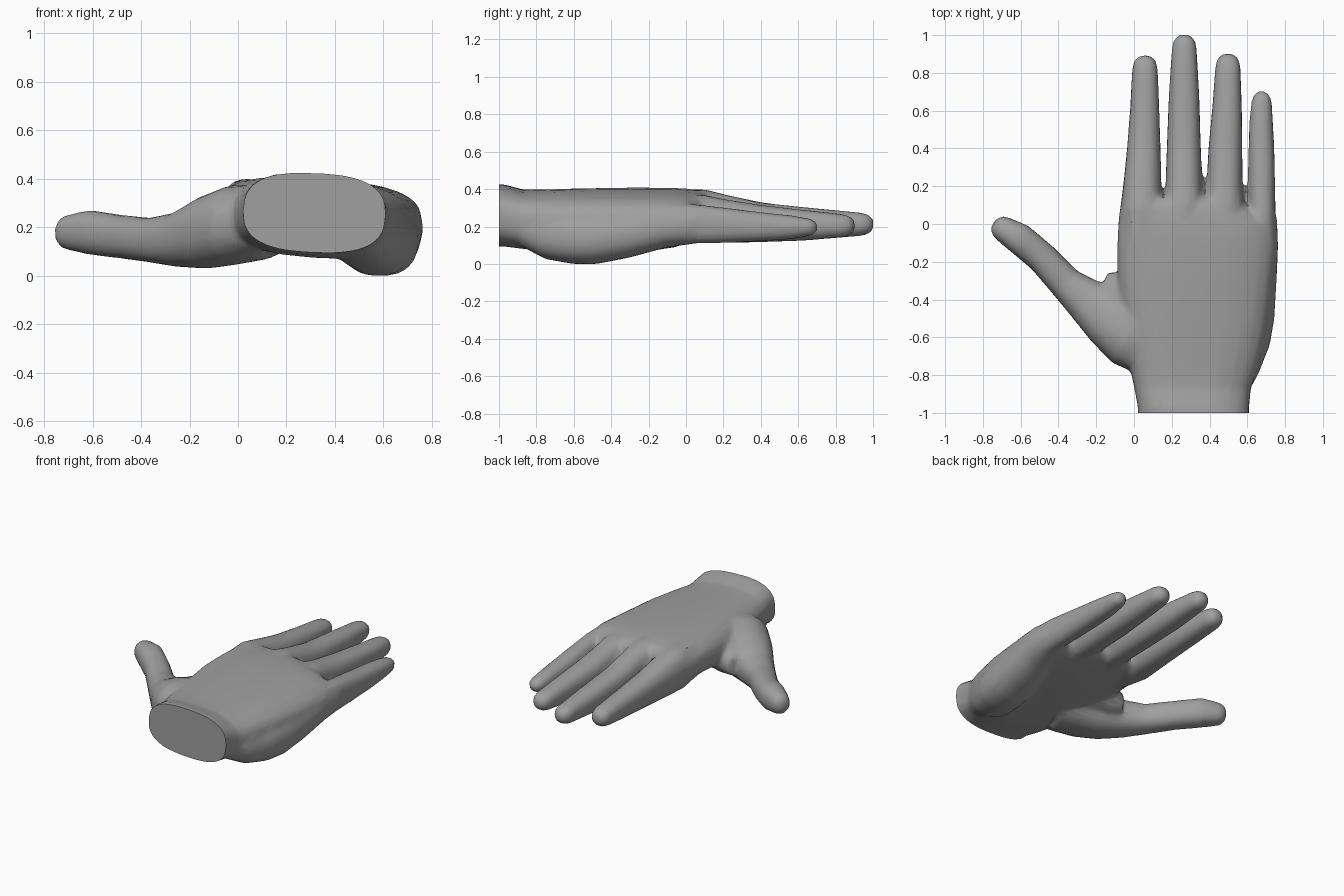
import bpy, bmesh, math
from mathutils import Vector

if "Cube" in bpy.data.objects:
    bpy.data.objects.remove(bpy.data.objects["Cube"])

SIDES = 24
bm = bmesh.new()


def ring(c, axis, hw, hh, roll, power):
    """Rounded-rectangle cross-section, upright, facing along axis."""
    side = Vector((axis.y, -axis.x, 0)).normalized()
    up = Vector((0, 0, 1))
    pts = []
    for i in range(SIDES):
        a = 2 * math.pi * i / SIDES
        u = math.copysign(abs(math.cos(a)) ** (2 / power), math.cos(a)) * hw
        v = math.copysign(abs(math.sin(a)) ** (2 / power), math.sin(a)) * hh
        pts.append(bm.verts.new(c + side * (u * math.cos(roll) - v * math.sin(roll))
                                + up * (u * math.sin(roll) + v * math.cos(roll))))
    return pts


def loft(sections, power=2.3, straight=False, tip=0.0, roll=0.0):
    """Skin through (x, y, z, half width, half height); tip adds a round end."""
    rings = []
    cs = [Vector(s[:3]) for s in sections]
    for i, s in enumerate(sections):
        axis = cs[min(i + 1, len(cs) - 1)] - cs[max(i - 1, 0)]
        axis = Vector((0, 1, 0)) if straight else Vector((axis.x, axis.y, 0)).normalized()
        r = 0 if straight and i == 0 else roll
        rings.append(ring(cs[i], axis, s[3], s[4], r, power))
    if tip:
        for deg in (30, 55, 75):
            a = math.radians(deg)
            k = math.cos(a) ** 0.85
            rings.append(ring(cs[-1] + axis * tip * math.sin(a), axis,
                              s[3] * k, s[4] * k, roll, power))
    for a, b in zip(rings, rings[1:]):
        for i in range(SIDES):
            j = (i + 1) % SIDES
            bm.faces.new((a[i], a[j], b[j], b[i]))
    bm.faces.new(rings[0][::-1])
    bm.faces.new(rings[-1])


# wrist and palm
loft([(.315, -1.06, .262, .295, .165), (.315, -.97, .26, .295, .163),
      (.31, -.87, .24, .31, .155), (.32, -.75, .235, .345, .16),
      (.33, -.55, .24, .38, .16), (.325, -.3, .245, .415, .158),
      (.335, -.1, .252, .425, .15), (.325, .0, .255, .41, .143),
      (.265, .09, .257, .34, .13), (.25, .14, .255, .3, .1)],
     power=2.7, straight=True, roll=-.07)

# heel of the palm on the little-finger side
loft([(.46, -.88, .2, .13, .1), (.53, -.74, .155, .14, .13), (.575, -.6, .14, .15, .14),
      (.595, -.48, .14, .15, .14), (.62, -.3, .165, .135, .13),
      (.64, -.1, .2, .125, .11), (.67, .05, .21, .09, .1)])

# thumb with its base mound
loft([(.12, -.62, .22, .2, .15), (-.02, -.56, .21, .2, .165), (-.13, -.49, .18, .165, .15),
      (-.25, -.405, .15, .12, .112), (-.36, -.315, .148, .09, .092),
      (-.49, -.175, .163, .082, .09), (-.61, -.075, .18, .083, .092),
      (-.69, -.027, .18, .068, .075)], tip=.065)

# webbing between thumb and index finger
loft([(.0, -.45, .23, .2, .12), (-.1, -.36, .2, .13, .1), (-.17, -.33, .18, .08, .07)])

# fingers: sections are (x, y, z, half width, half height)
fingers = {
    "index": [(.05, -.15, .27, .1, .125), (.04, .08, .26, .113, .142), (.045, .22, .245, .1, .125),
              (.052, .4, .228, .089, .103), (.057, .62, .217, .077, .085), (.058, .82, .212, .068, .066)],
    "middle": [(.25, -.1, .27, .1, .125), (.262, .1, .258, .104, .142), (.264, .22, .245, .096, .125),
               (.264, .4, .226, .09, .103), (.265, .68, .215, .081, .085), (.266, .93, .213, .066, .063)],
    "ring": [(.47, -.1, .25, .1, .125), (.478, .1, .24, .104, .13), (.48, .22, .23, .095, .115),
             (.484, .4, .217, .09, .1), (.493, .62, .208, .078, .083), (.497, .83, .205, .067, .063)],
    "little": [(.66, -.15, .22, .09, .11), (.68, .05, .215, .07, .105), (.676, .2, .208, .071, .095),
               (.675, .4, .2, .068, .078), (.673, .55, .197, .062, .065), (.675, .63, .197, .056, .052)],
}
for sections in fingers.values():
    loft(sections, tip=.075, power=2.4)

bmesh.ops.recalc_face_normals(bm, faces=bm.faces)
mesh = bpy.data.meshes.new("hand")
bm.to_mesh(mesh)
bm.free()
hand = bpy.data.objects.new("hand", mesh)
bpy.context.collection.objects.link(hand)

# fuse the parts into one skin, soften the joins, then coarsen it
fuse = hand.modifiers.new("fuse", 'REMESH')
fuse.mode = 'VOXEL'
fuse.voxel_size = .013
soften = hand.modifiers.new("soften", 'SMOOTH')
soften.factor = .5
soften.iterations = 9
coarsen = hand.modifiers.new("coarsen", 'DECIMATE')
coarsen.ratio = .08
graph = bpy.context.evaluated_depsgraph_get()
skin = bpy.data.meshes.new_from_object(hand.evaluated_get(graph))
hand.modifiers.clear()
hand.data = skin

# flat cut at the wrist, resting height at zero
bm = bmesh.new()
bm.from_mesh(skin)
cut = bmesh.ops.bisect_plane(bm, geom=bm.verts[:] + bm.edges[:] + bm.faces[:],
                             plane_co=(0, -1, 0), plane_no=(0, -1, 0), clear_outer=True)
bmesh.ops.holes_fill(bm, edges=[e for e in bm.edges if e.is_boundary], sides=0)
low = min(v.co.z for v in bm.verts)
bmesh.ops.translate(bm, verts=bm.verts, vec=(0, 0, -low))
bmesh.ops.recalc_face_normals(bm, faces=bm.faces)
bm.to_mesh(skin)
bm.free()

# one grey colour
grey = bpy.data.materials.new("grey")
grey.diffuse_color = (.35, .35, .35, 1)
grey.use_nodes = True
grey.node_tree.nodes["Principled BSDF"].inputs["Base Color"].default_value = grey.diffuse_color
skin.materials.clear()
skin.materials.append(grey)

bpy.context.view_layer.objects.active = hand
hand.select_set(True)
bpy.ops.object.shade_smooth_by_angle(angle=math.radians(30))
